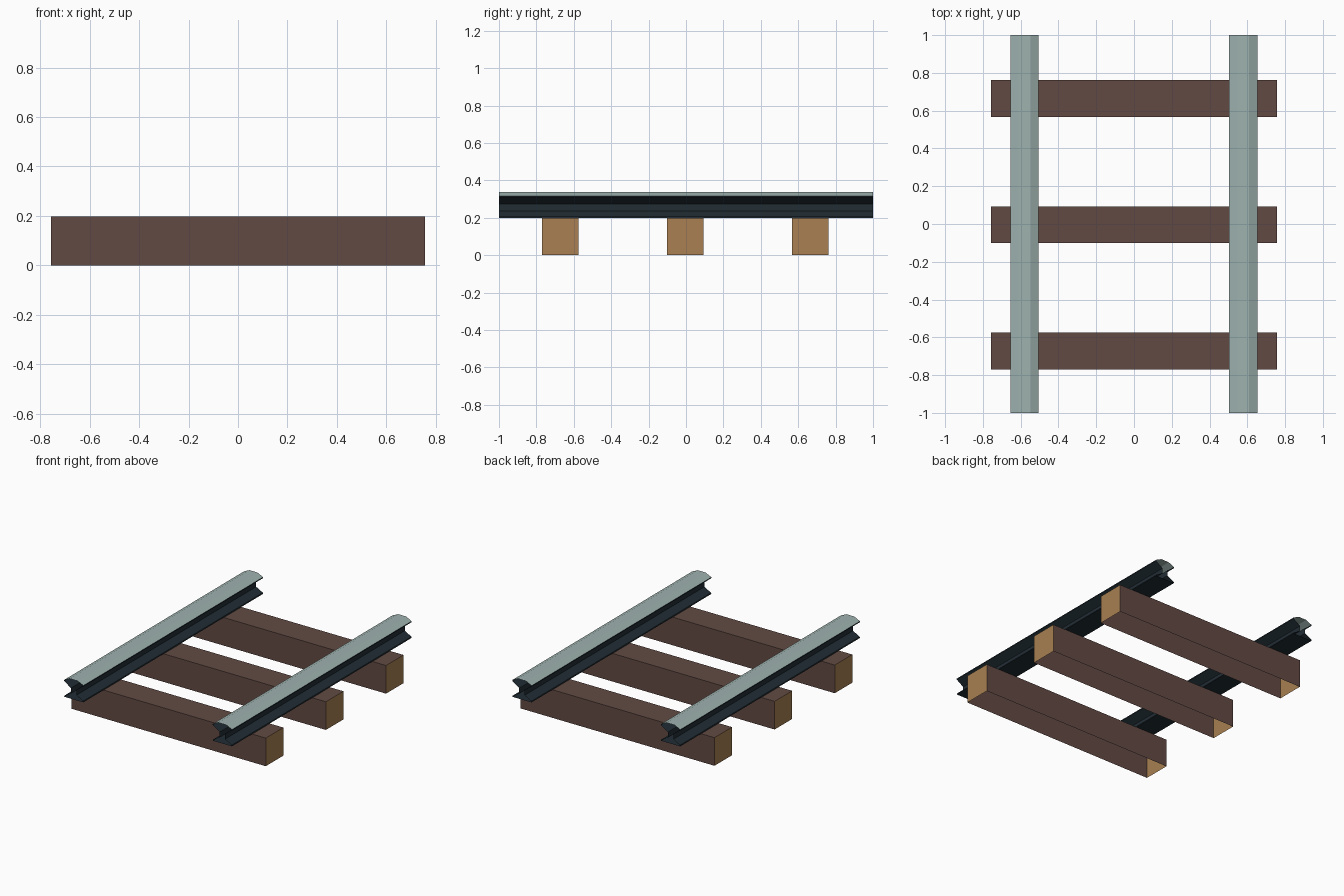
import bpy, bmesh

if "Cube" in bpy.data.objects:
    bpy.data.objects.remove(bpy.data.objects["Cube"])


def material(name, rgb):
    m = bpy.data.materials.new(name)
    lin = [((c / 255 + 0.055) / 1.055) ** 2.4 for c in rgb]
    m.diffuse_color = (*lin, 1)
    m.use_nodes = True
    m.node_tree.nodes["Principled BSDF"].inputs["Base Color"].default_value = m.diffuse_color
    return m


BROWN = material("dark brown wood", (98, 74, 68))
TAN = material("cut wood tan", (168, 128, 82))
STEEL = material("polished steel", (158, 178, 175))
IRON = material("dark iron", (33, 45, 52))


def finish(name, bm, mats):
    me = bpy.data.meshes.new(name)
    bm.to_mesh(me)
    bm.free()
    for m in mats:
        me.materials.append(m)
    ob = bpy.data.objects.new(name, me)
    bpy.context.collection.objects.link(ob)


# Wooden sleepers: brown beams with tan ends, open underneath
def sleeper(name, y):
    bm = bmesh.new()
    bmesh.ops.create_cube(bm, size=1)
    for v in bm.verts:
        v.co = (v.co.x * 1.512, v.co.y * 0.195 + y, (v.co.z + 0.5) * 0.198)
    bm.normal_update()
    bottom = [f for f in bm.faces if f.normal.z < -0.9]
    bmesh.ops.delete(bm, geom=bottom, context='FACES')
    for f in bm.faces:
        f.material_index = 1 if abs(f.normal.x) > 0.9 else 0
    finish(name, bm, [BROWN, TAN])


# Rails: half profile (x, z) from foot to crown, mirrored, open at the ends
HALF = [(0.075, 0.2), (0.073, 0.208), (0.021, 0.236), (0.021, 0.275),
        (0.075, 0.311), (0.075, 0.318), (0.031, 0.339)]


def rail(name, x):
    profile = HALF + [(-px, pz) for px, pz in reversed(HALF)]
    bm = bmesh.new()
    front = [bm.verts.new((x + px, -1, pz)) for px, pz in profile]
    back = [bm.verts.new((x + px, 1, pz)) for px, pz in profile]
    n = len(profile)
    for i in range(n):
        j = (i + 1) % n
        f = bm.faces.new((front[i], front[j], back[j], back[i]))
        # upward facing crown is polished
        f.normal_update()
        f.material_index = 0 if f.calc_center_median().z > 0.316 else 1
    finish(name, bm, [STEEL, IRON])


for i, y in enumerate((-0.673, -0.004, 0.665)):
    sleeper(f"sleeper_{i + 1}", y)
rail("left_rail", -0.58)
rail("right_rail", 0.578)
